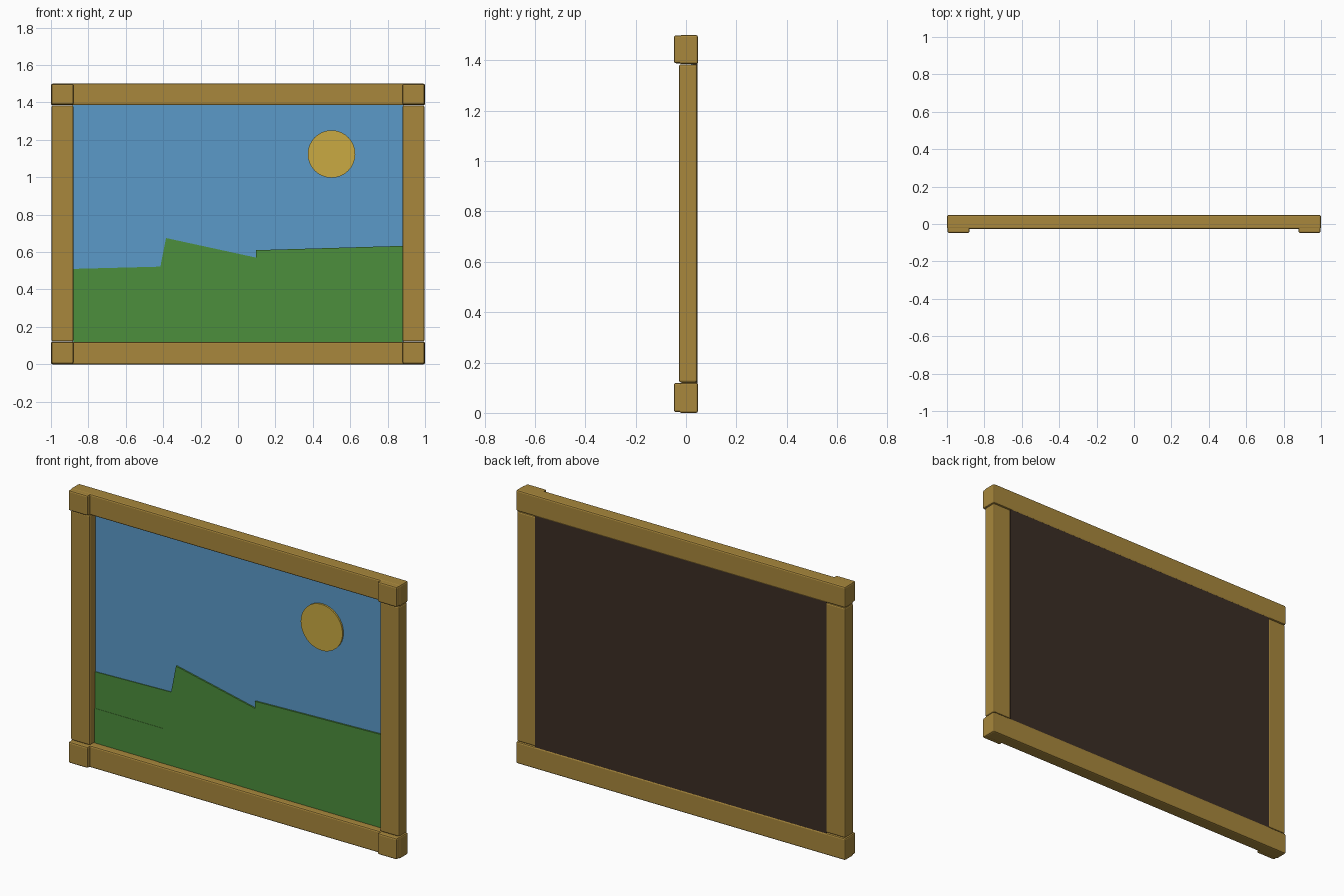
import bpy, bmesh, math

if "Cube" in bpy.data.objects:
    bpy.data.objects.remove(bpy.data.objects["Cube"])


def material(name, rgb):
    m = bpy.data.materials.new(name)
    lin = [((c / 255 + 0.055) / 1.055) ** 2.4 for c in rgb]
    m.diffuse_color = (*lin, 1)
    m.use_nodes = True
    m.node_tree.nodes["Principled BSDF"].inputs["Base Color"].default_value = m.diffuse_color
    return m


WOOD = material("golden wood", (168, 135, 60))
SKY = material("sky blue", (91, 154, 201))
GREEN = material("grass green", (76, 142, 60))
SUN = material("sun yellow", (202, 170, 66))
DARK = material("dark backing", (59, 45, 36))


def prism(name, outline, y0, y1, mat, bevel=0):
    """Extrude an x-z outline (counter-clockwise from the front) from y0 to y1."""
    bm = bmesh.new()
    face = bm.faces.new([bm.verts.new((x, y0, z)) for x, z in outline])
    ext = bmesh.ops.extrude_face_region(bm, geom=[face], use_keep_orig=True)
    for v in ext["geom"]:
        if isinstance(v, bmesh.types.BMVert):
            v.co.y = y1
    bmesh.ops.recalc_face_normals(bm, faces=bm.faces)
    mesh = bpy.data.meshes.new(name)
    bm.to_mesh(mesh)
    bm.free()
    mesh.materials.append(mat)
    ob = bpy.data.objects.new(name, mesh)
    bpy.context.collection.objects.link(ob)
    if bevel:
        mod = ob.modifiers.new("bevel", 'BEVEL')
        mod.width = bevel
        mod.segments = 2
    return ob


def box(name, x0, x1, y0, y1, z0, z1, mat, bevel=0):
    return prism(name, [(x0, z0), (x1, z0), (x1, z1), (x0, z1)], y0, y1, mat, bevel)


# Frame rails and raised corner blocks
for level, z0, z1 in (("bottom", 0, 0.12), ("top", 1.385, 1.5)):
    box(level + "_rail", -1, 1, -0.026, 0.048, z0, z1, WOOD, 0.008)
    for side, s in (("left", -1), ("right", 1)):
        xs = sorted((s * 0.88, s * 0.997))
        box(f"{level}_{side}_corner", *xs, -0.048, 0.04, z0 + 0.003, z1 - 0.001, WOOD, 0.008)

# Frame stiles
for side, s in (("left", -1), ("right", 1)):
    xs = sorted((s * 0.88, s * 0.997))
    box(side + "_stile", *xs, -0.028, 0.045, 0.121, 1.384, WOOD, 0.008)

# Backing board and painted sky
box("backing", -0.884, 0.884, 0.025, 0.0455, 0.112, 1.39, DARK)
box("sky", -0.882, 0.882, 0.02, 0.025, 0.113, 1.388, SKY)

# Layered hills
B = 0.114
prism("left_hill", [(-0.88, B), (-0.3, B), (-0.3, 0.525), (-0.88, 0.51)], 0.016, 0.02, GREEN)
box("ground", -0.88, 0.88, 0.0145, 0.02, B, 0.31, GREEN)
prism("middle_hill", [(-0.495, B), (0.3, B), (0.3, 0.526), (-0.385, 0.675)], 0.012, 0.02, GREEN)
prism("right_hill", [(0.095, B), (0.88, B), (0.88, 0.633), (0.095, 0.61)], 0.0115, 0.02, GREEN)

# Sun disc
N = 32
prism("sun", [(0.5 + 0.127 * math.cos(2 * math.pi * i / N),
               1.124 + 0.127 * math.sin(2 * math.pi * i / N)) for i in range(N)],
      0.011, 0.02, SUN)
